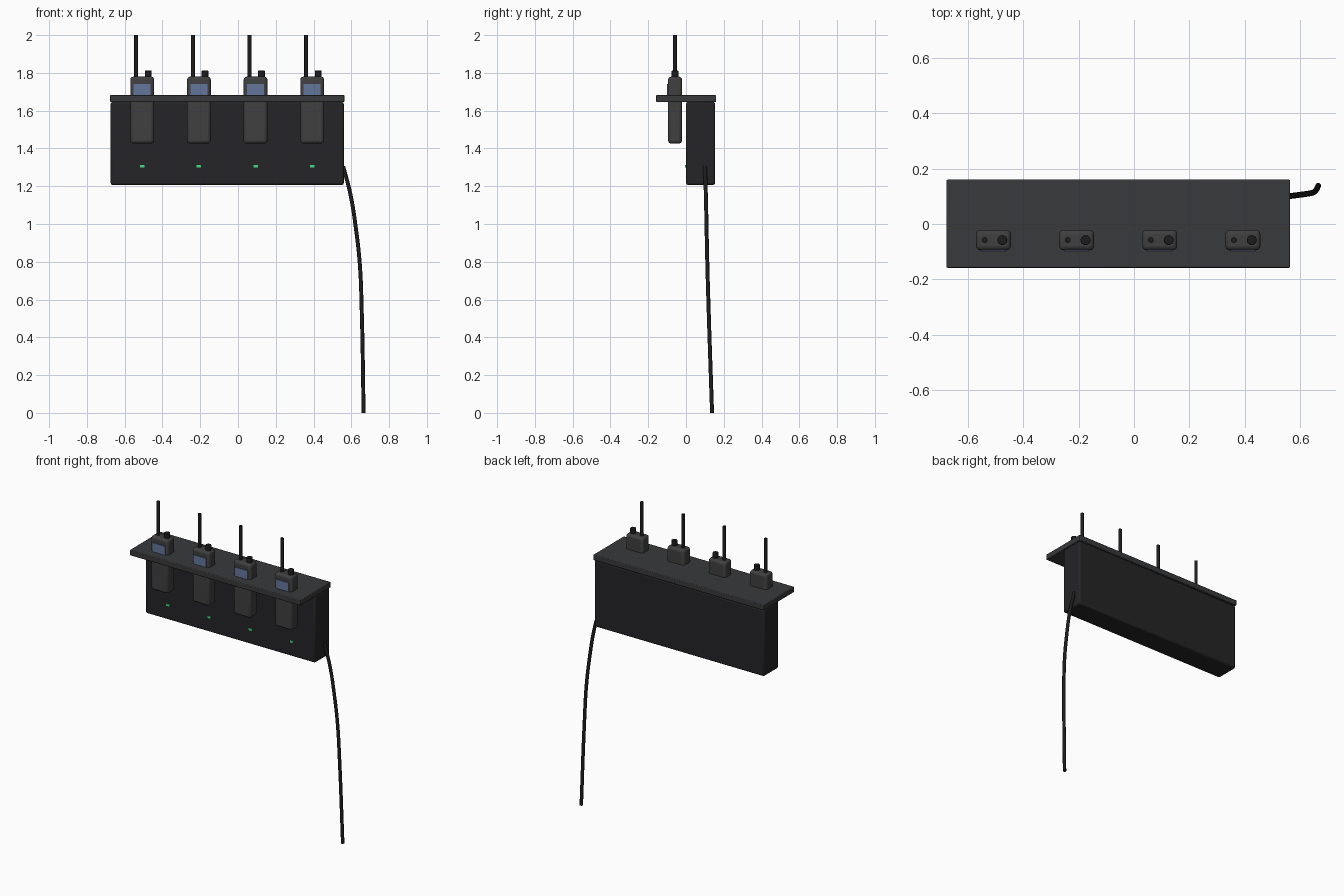
import bpy
from mathutils import Vector

if "Cube" in bpy.data.objects:
    bpy.data.objects.remove(bpy.data.objects["Cube"])


def material(name, rgb):
    m = bpy.data.materials.new(name)
    m.diffuse_color = (*rgb, 1)
    m.use_nodes = True
    m.node_tree.nodes["Principled BSDF"].inputs["Base Color"].default_value = m.diffuse_color
    return m


CASE = material("case_black", (0.018, 0.018, 0.020))
SHELF = material("shelf_grey", (0.040, 0.041, 0.043))
RADIO = material("radio_grey", (0.050, 0.050, 0.051))
RUBBER = material("rubber_black", (0.012, 0.012, 0.013))
SCREEN = material("screen_blue", (0.13, 0.18, 0.34))
LED = material("led_green", (0.05, 0.75, 0.22))


def finish(ob, name, mat, bevel=0, segments=2):
    ob.name = name
    ob.data.materials.append(mat)
    if bevel:
        mod = ob.modifiers.new("bevel", 'BEVEL')
        mod.width, mod.segments = bevel, segments
        mod.limit_method = 'ANGLE'
    bpy.ops.object.shade_smooth_by_angle()
    return ob


def box(name, lo, hi, mat, bevel=0, segments=2):
    lo, hi = Vector(lo), Vector(hi)
    bpy.ops.mesh.primitive_cube_add(size=1, location=(lo + hi) / 2)
    ob = bpy.context.object
    ob.scale = hi - lo
    bpy.ops.object.transform_apply(location=False, rotation=False, scale=True)
    return finish(ob, name, mat, bevel, segments)


def rod(name, x, y, z0, z1, r, mat, bevel=0, sides=16):
    bpy.ops.mesh.primitive_cylinder_add(vertices=sides, radius=r, depth=z1 - z0,
                                        location=(x, y, (z0 + z1) / 2))
    return finish(bpy.context.object, name, mat, bevel)


# Charger case and overhanging shelf
box("charger_case", (-0.674, 0, 1.207), (0.56, 0.154, 1.646), CASE, 0.01)
box("shelf", (-0.677, -0.158, 1.646), (0.563, 0.16, 1.682), SHELF, 0.004)

# Four handheld radios standing in the shelf
Y = -0.058
for i in range(4):
    x = -0.507 + 0.3 * i
    n = f"_{i + 1}"
    box("radio_body" + n, (x - 0.063, Y - 0.037, 1.426), (x + 0.063, Y + 0.037, 1.78),
        RADIO, 0.016, 3)
    box("radio_screen" + n, (x - 0.045, Y - 0.042, 1.67), (x + 0.045, Y - 0.03, 1.74), SCREEN)
    rod("antenna" + n, x - 0.032, Y, 1.77, 2.0, 0.0105, RUBBER)
    rod("knob" + n, x + 0.032, Y, 1.77, 1.812, 0.018, RUBBER, 0.003)
    box("status_light" + n, (x - 0.012, -0.006, 1.299), (x + 0.012, 0.004, 1.312), LED)

# Power cable hanging from the right end
curve = bpy.data.curves.new("power_cable", 'CURVE')
curve.dimensions = '3D'
curve.bevel_depth = 0.0105
curve.bevel_resolution = 3
curve.resolution_u = 8
curve.use_fill_caps = True
path = [(0.557, 0.1, 1.305), (0.595, 0.105, 1.158), (0.625, 0.109, 0.97),
        (0.645, 0.113, 0.785), (0.655, 0.12, 0.54), (0.665, 0.138, 0)]
spline = curve.splines.new('BEZIER')
spline.bezier_points.add(len(path) - 1)
for p, co in zip(spline.bezier_points, path):
    p.co = co
    p.handle_left_type = p.handle_right_type = 'AUTO'
curve.materials.append(RUBBER)
cable = bpy.data.objects.new("power_cable", curve)
bpy.context.collection.objects.link(cable)
